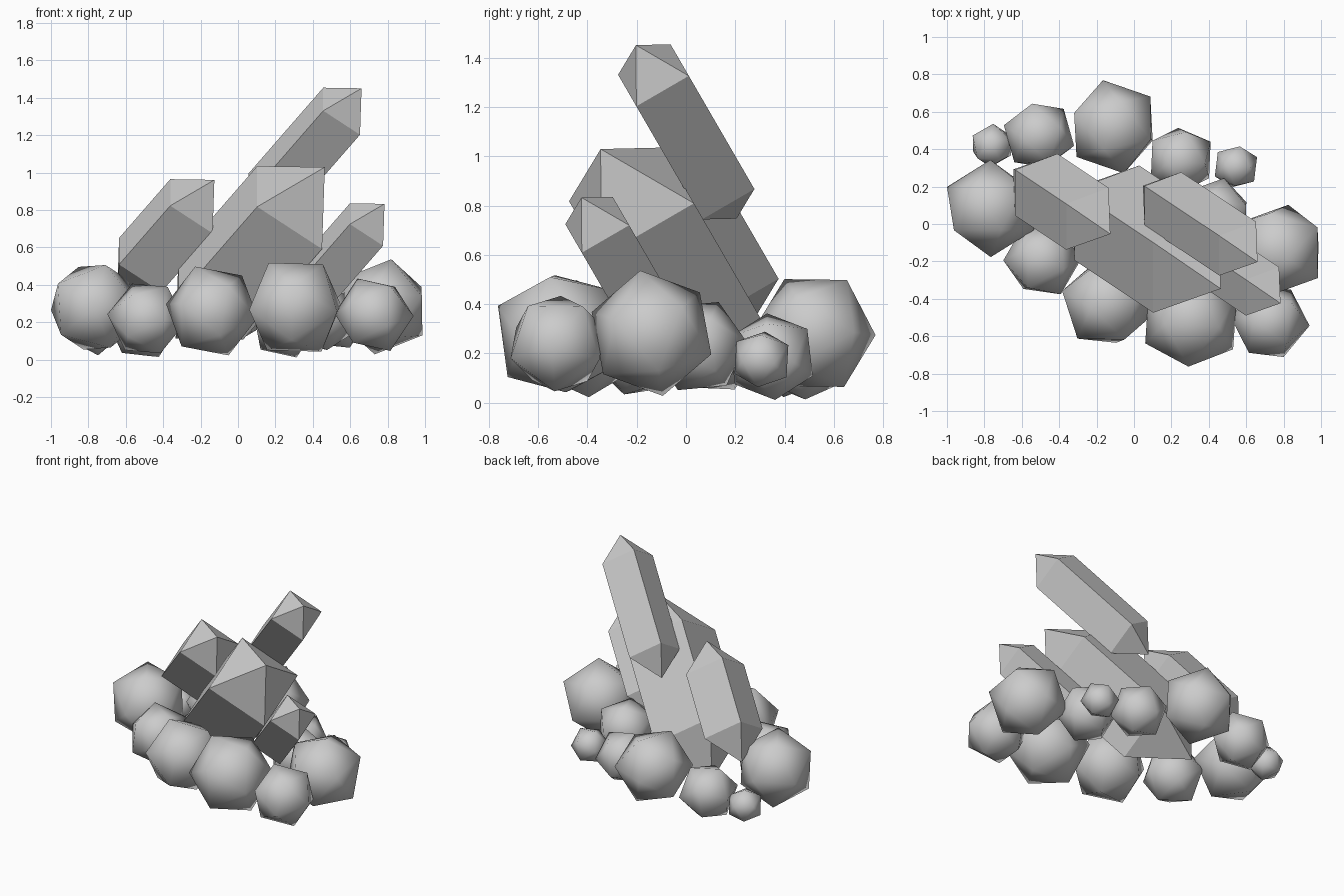
import bpy, bmesh, random
from math import radians
from mathutils import Matrix, Vector, Quaternion

if "Cube" in bpy.data.objects:
    bpy.data.objects.remove(bpy.data.objects["Cube"])

random.seed(4)
TILT = Matrix.Rotation(radians(30.1), 3, 'X') @ Matrix.Rotation(radians(37), 3, 'Y')
AXES = {'F': (0, 2), 'R': (1, 2), 'T': (0, 1)}  # front, right and top planes


def finish(bm, name, smooth=False):
    bmesh.ops.recalc_face_normals(bm, faces=bm.faces)
    me = bpy.data.meshes.new(name)
    bm.to_mesh(me)
    bm.free()
    for p in me.polygons:
        p.use_smooth = smooth
    ob = bpy.data.objects.new(name, me)
    bpy.context.collection.objects.link(ob)
    return ob


# Square prism pointed at both ends; centre is the middle of its upper ring
def crystal(name, centre, side, length):
    bm = bmesh.new()
    h, tip = side / 2, side * 0.72
    corners = [(-h, -h), (h, -h), (h, h), (-h, h)]
    place = lambda x, y, z: bm.verts.new(TILT @ Vector((x, y, z)) + Vector(centre))
    top = [place(x, y, 0) for x, y in corners]
    bottom = [place(x, y, -length) for x, y in corners]
    apex, base = place(0, 0, tip), place(0, 0, -length - tip)
    for i in range(4):
        j = (i + 1) % 4
        bm.faces.new((top[i], top[j], apex))
        bm.faces.new((bottom[j], bottom[i], base))
        bm.faces.new((bottom[i], bottom[j], top[j], top[i]))
    finish(bm, name)


def spin(amount):
    axis = Vector([random.gauss(0, 1) for _ in range(3)]).normalized()
    return Quaternion(axis, amount)


# Smooth-shaded 20-sided rock, turned so its corners meet the given outline corners
def rock(name, centre, radius, *hints):
    bm = bmesh.new()
    bmesh.ops.create_icosphere(bm, subdivisions=1, radius=radius)
    pts = [v.co.copy() for v in bm.verts]

    def error(q):
        turned = [q @ p for p in pts]
        total = 0
        for view, u, v in hints:
            a, b = AXES[view]
            u, v = u - centre[a], v - centre[b]
            total += min((p[a] - u) ** 2 + (p[b] - v) ** 2 for p in turned)
        return total

    best = spin(random.uniform(0, 6.28))
    low = error(best)
    for step in range(2400):
        coarse = step < 1600
        q = spin(random.uniform(0, 6.28)) if coarse else spin(random.uniform(0, 0.15)) @ best
        e = error(q)
        if e < low:
            best, low = q, e
    bm.transform(Matrix.Translation(centre) @ best.to_matrix().to_4x4())
    finish(bm, name, True)


# Crystals
crystal("crystal_main", (0.276, -0.221, 0.813), 0.434, 0.70)
crystal("crystal_tall", (0.554, -0.132, 1.328), 0.246, 0.664)
crystal("crystal_left", (-0.249, 0.028, 0.820), 0.283, 0.455)
crystal("crystal_right", (0.687, -0.360, 0.722), 0.222, 0.46)

# Ring of rocks
rock("rock_left", (-0.767, 0.083, 0.28), 0.26,
     ('T', -0.767, 0.342), ('T', -1.0, 0.2), ('T', -0.965, -0.037), ('F', -0.706, 0.51))
rock("rock_back_left_small", (-0.76, 0.42, 0.14), 0.12,
     ('T', -0.751, 0.53), ('T', -0.66, 0.46), ('T', -0.698, 0.337), ('T', -0.858, 0.353))
rock("rock_back_left", (-0.508, 0.473, 0.19), 0.196,
     ('T', -0.537, 0.647), ('T', -0.35, 0.62), ('T', -0.313, 0.444), ('T', -0.69, 0.53))
rock("rock_back", (-0.11, 0.52, 0.283), 0.255,
     ('T', -0.163, 0.765), ('T', 0.094, 0.684), ('R', 0.391, 0.507), ('R', 0.647, 0.495),
     ('R', 0.752, 0.268))
rock("rock_back_right", (0.25, 0.345, 0.187), 0.187,
     ('T', 0.233, 0.513), ('T', 0.414, 0.444), ('R', 0.339, 0.369), ('R', 0.485, 0.316),
     ('R', 0.505, 0.105))
rock("rock_back_right_small", (0.545, 0.306, 0.176), 0.125,
     ('T', 0.564, 0.422), ('T', 0.66, 0.364), ('T', 0.644, 0.214), ('R', 0.318, 0.292),
     ('R', 0.416, 0.235))
rock("rock_right", (0.775, -0.14, 0.282), 0.262,
     ('F', 0.818, 0.537), ('F', 0.995, 0.39), ('T', 0.83, 0.1), ('T', 0.99, -0.278),
     ('R', 0.059, 0.442), ('R', 0.1, 0.207))
rock("rock_front_right", (0.727, -0.52, 0.24), 0.213,
     ('F', 0.93, 0.227), ('F', 0.818, 0.398), ('F', 0.63, 0.446), ('T', 0.8, -0.71),
     ('T', 0.607, -0.695))
rock("rock_front", (0.305, -0.51, 0.28), 0.277,
     ('F', 0.182, 0.532), ('F', 0.476, 0.505), ('F', 0.551, 0.302), ('F', 0.48, 0.056),
     ('T', 0.29, -0.75))
rock("rock_front_left", (-0.14, -0.42, 0.26), 0.255,
     ('F', -0.225, 0.5), ('F', 0.043, 0.457), ('F', -0.374, 0.286), ('T', -0.302, -0.604),
     ('T', -0.083, -0.63))
rock("rock_left_small", (-0.49, -0.19, 0.22), 0.21,
     ('F', -0.674, 0.254), ('F', -0.6, 0.024), ('T', -0.682, -0.187), ('T', -0.564, -0.353))
rock("rock_inner", (0.44, 0.05, 0.23), 0.2, ('T', 0.48, 0.23), ('T', 0.6, 0.1))
